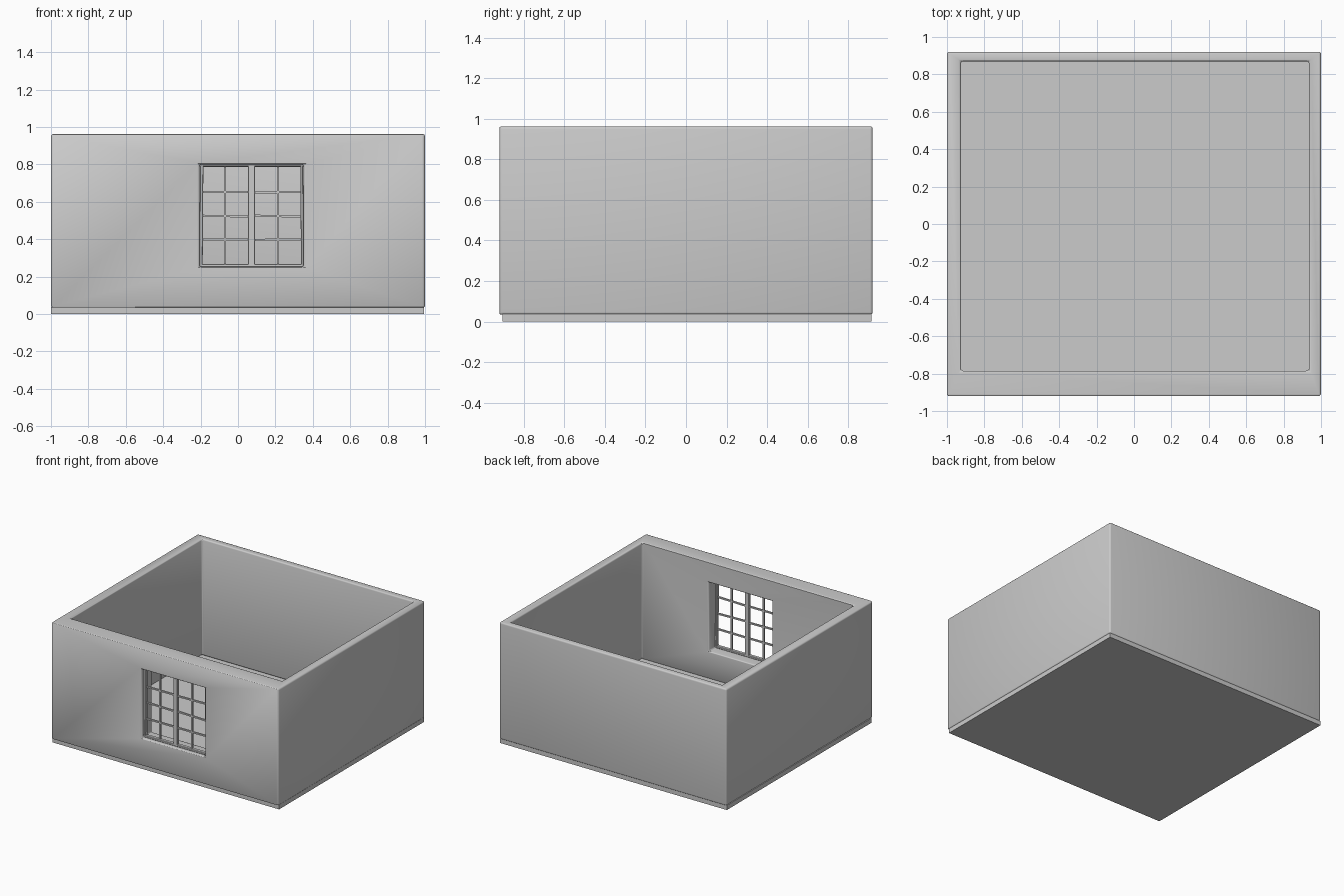
import bpy, math

if "Cube" in bpy.data.objects:
    bpy.data.objects.remove(bpy.data.objects["Cube"])


def box(name, x0, x1, y0, y1, z0, z1, tilt=0.0):
    """Box from its bounds, optionally tilted in the plane of the front wall."""
    bpy.ops.mesh.primitive_cube_add(
        size=1, location=((x0 + x1) / 2, (y0 + y1) / 2, (z0 + z1) / 2))
    ob = bpy.context.object
    ob.name = name
    ob.scale = (x1 - x0, y1 - y0, z1 - z0)
    bpy.ops.object.transform_apply(location=False, rotation=False, scale=True)
    ob.rotation_euler.y = math.radians(tilt)
    return ob


def soften(ob, width, segments):
    m = ob.modifiers.new("bevel", 'BEVEL')
    m.width = width
    m.segments = segments
    m.limit_method = 'ANGLE'
    m.angle_limit = math.radians(40)
    m.use_clamp_overlap = False
    bpy.ops.object.select_all(action='DESELECT')
    ob.select_set(True)
    bpy.context.view_layer.objects.active = ob
    bpy.ops.object.modifier_apply(modifier="bevel")
    bpy.ops.object.shade_smooth_by_angle(angle=math.radians(35))


# Window opening bounds
WX0, WX1, WZ0, WZ1 = -0.205, 0.35, 0.25, 0.80

# Floor slab
box("floor_slab", -1.0, 0.995, -0.905, 0.915, 0.0, 0.036)

# Walls: solid block with the room and the window cut out, edges rounded
walls = box("walls", -1.0, 1.0, -0.92, 0.92, 0.034, 0.962)
for name, bounds in (
        ("room_cutter", (-0.925, 0.935, -0.785, 0.87, -0.2, 1.2)),
        ("window_cutter", (WX0, WX1, -1.2, -0.6, WZ0, WZ1))):
    cutter = box(name, *bounds)
    m = walls.modifiers.new(name, 'BOOLEAN')
    m.operation = 'DIFFERENCE'
    m.solver = 'EXACT'
    m.object = cutter
    bpy.context.view_layer.objects.active = walls
    bpy.ops.object.modifier_apply(modifier=name)
    bpy.data.objects.remove(cutter)
soften(walls, 0.012, 3)

# Window frame pieces around two casements
Y0, Y1 = -0.893, -0.865
parts = [
    box("window_left_jamb", WX0, -0.187, Y0, Y1, WZ0, WZ1, 0.4),
    box("window_right_jamb", 0.335, WX1, Y0, Y1, WZ0, WZ1, -0.4),
    box("window_sill_rail", WX0, WX1, Y0, Y1, WZ0, 0.267),
    box("window_head_rail", WX0, WX1, Y0, Y1, 0.787, WZ1),
    box("window_mullion", 0.054, 0.090, Y0, Y1, WZ0, WZ1),
]
for p in parts:
    soften(p, 0.003, 1)

# Glazing bars, slightly crooked like hand-made joinery
T = 0.0055
YB0, YB1 = -0.886, -0.872
for side, x0, x1, tilts in (("left", -0.195, 0.06, (0, 1.0, 0)),
                            ("right", 0.085, 0.343, (-0.3, 1.2, -1.0))):
    xm = (x0 + x1) / 2 - 0.001
    box(side + "_upright_bar", xm - T, xm + T, YB0, YB1, 0.26, 0.795)
    for i, (z, tilt) in enumerate(zip((0.397, 0.523, 0.651), tilts)):
        box(f"{side}_cross_bar_{i + 1}", x0, x1, YB0, YB1, z - T, z + T, tilt)
